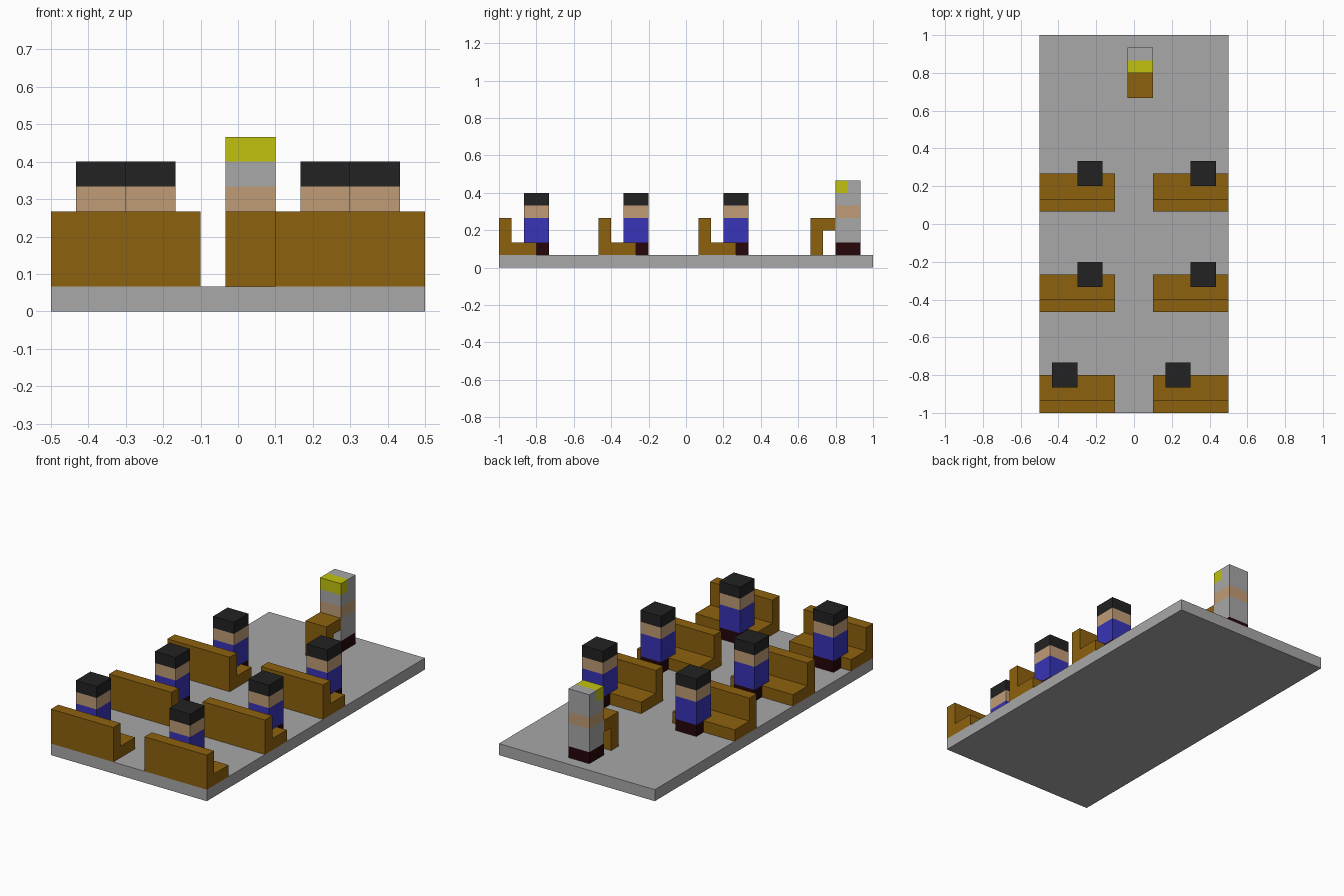
import bpy, bmesh
from mathutils import Vector

cube = bpy.data.objects.get("Cube")
if cube:
    bpy.data.objects.remove(cube, do_unlink=True)

U = 1 / 15  # one block of the grid


def material(name, rgb):
    lin = [c / 255 / 12.92 if c <= 10 else ((c / 255 + 0.055) / 1.055) ** 2.4 for c in rgb]
    m = bpy.data.materials.new(name)
    m.use_nodes = True
    m.diffuse_color = (*lin, 1)
    bsdf = m.node_tree.nodes["Principled BSDF"]
    bsdf.inputs["Base Color"].default_value = (*lin, 1)
    bsdf.inputs["Roughness"].default_value = 0.9
    return m


grey = material("grey", (168, 168, 168))
wood = material("wood_brown", (141, 97, 14))
blue = material("shirt_blue", (56, 52, 184))
skin = material("skin", (192, 156, 118))
hair = material("hair_black", (34, 34, 34))
shoe = material("shoe_maroon", (38, 6, 10))
yellow = material("yellow", (194, 194, 14))


def finish(bm, name, mats):
    bmesh.ops.recalc_face_normals(bm, faces=bm.faces)
    bmesh.ops.scale(bm, vec=(U, U, U), verts=bm.verts)
    me = bpy.data.meshes.new(name)
    bm.to_mesh(me)
    bm.free()
    for m in mats:
        me.materials.append(m)
    ob = bpy.data.objects.new(name, me)
    bpy.context.collection.objects.link(ob)
    return ob


def block(name, lo, hi, mats, z_cuts=(), y_cuts=(), rule=None):
    """Box between two corners, cut into bands coloured by a rule on face centres."""
    bm = bmesh.new()
    bmesh.ops.create_cube(bm, size=1)
    lo, hi = Vector(lo), Vector(hi)
    bmesh.ops.scale(bm, vec=hi - lo, verts=bm.verts)
    bmesh.ops.translate(bm, vec=(lo + hi) / 2, verts=bm.verts)
    cuts = [((0, 0, z), (0, 0, 1)) for z in z_cuts] + [((0, y, 0), (0, 1, 0)) for y in y_cuts]
    for co, no in cuts:
        bmesh.ops.bisect_plane(bm, geom=bm.verts[:] + bm.edges[:] + bm.faces[:],
                               plane_co=co, plane_no=no)
    if rule:
        for f in bm.faces:
            f.material_index = rule(f.calc_center_median())
    return finish(bm, name, mats)


def extrude_profile(name, profile, x0, x1, y0, mat):
    """Side profile in (y, z) pulled along x."""
    bm = bmesh.new()
    face = bm.faces.new([bm.verts.new((x0, y0 + y, z)) for y, z in profile])
    out = bmesh.ops.extrude_face_region(bm, geom=[face], use_keep_orig=True)
    moved = [v for v in out["geom"] if isinstance(v, bmesh.types.BMVert)]
    bmesh.ops.translate(bm, vec=(x1 - x0, 0, 0), verts=moved)
    return finish(bm, name, [mat])


# Floor
block("floor", (-7.5, -15, 0), (7.5, 15, 1), [grey])

# Benches and seated people: row start, left and right person x
bench = [(0, 1), (3, 1), (3, 2), (1, 2), (1, 4), (0, 4)]
rows = [(-15, -6.5, 2.5), (-7, -4.5, 4.5), (1, -4.5, 4.5)]
for r, (y, xr, xl) in enumerate(rows, 1):
    for side, bx, px in (("right", -7.5, xr), ("left", 1.5, xl)):
        extrude_profile(f"bench_{side}_{r}", bench, bx, bx + 6, y, wood)
        block(f"sitter_{side}_{r}", (px, y + 2, 2), (px + 2, y + 4, 6), [blue, skin, hair],
              z_cuts=(4, 5), rule=lambda c: (c.z > 4) + (c.z > 5))
        block(f"sitter_shoes_{side}_{r}", (px, y + 3, 1), (px + 2, y + 4, 2), [shoe])

# Lectern with an overhanging top
lectern = [(0, 1), (1, 1), (1, 3), (2, 3), (2, 4), (0, 4)]
extrude_profile("lectern", lectern, -0.5, 1.5, 10, wood)


# Standing speaker: shoes, robe, skin band, hood, yellow front of the hat
def speaker_colour(c):
    if c.z < 2:
        return 1
    if 4 < c.z < 5:
        return 2
    return 3 if c.z > 6 and c.y < 13 else 0


block("speaker", (-0.5, 12, 1), (1.5, 14, 7), [grey, shoe, skin, yellow],
      z_cuts=(2, 4, 5, 6), y_cuts=(13,), rule=speaker_colour)
